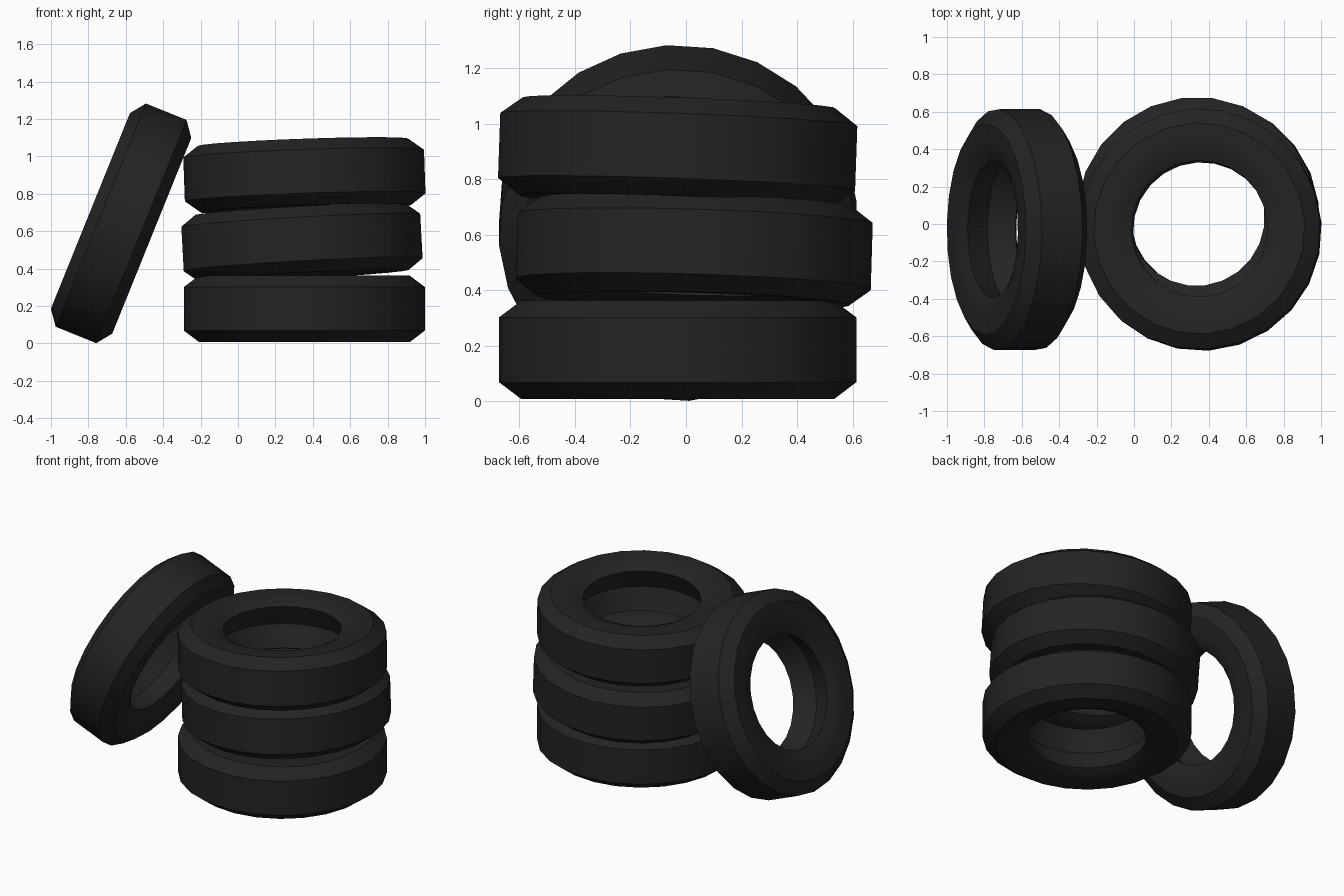
import bpy, math

if "Cube" in bpy.data.objects:
    bpy.data.objects.remove(bpy.data.objects["Cube"])

SIDES = 24
# Half cross-section of the tyre (radius, height above the middle plane)
UPPER = [(0.365, 0.138), (0.42, 0.165), (0.48, 0.176), (0.565, 0.177), (0.645, 0.117)]
GROOVE = (0.425, 0.0)  # middle of the hollow inner wall
PROFILE = [GROOVE] + UPPER + [(r, -z) for r, z in reversed(UPPER)]

rubber = bpy.data.materials.new("black_rubber")
rubber.diffuse_color = (0.017, 0.017, 0.017, 1)
rubber.use_nodes = True
rubber.node_tree.nodes["Principled BSDF"].inputs["Base Color"].default_value = rubber.diffuse_color


def make_tyre(name, location, rotation, spin):
    """Revolve the closed profile round z, then place it."""
    n = len(PROFILE)
    verts, faces = [], []
    for i in range(SIDES):
        a = spin + 2 * math.pi * i / SIDES
        verts += [(r * math.cos(a), r * math.sin(a), z) for r, z in PROFILE]
        k = (i + 1) % SIDES
        for j in range(n):
            m = (j + 1) % n
            faces.append((i * n + j, i * n + m, k * n + m, k * n + j))
    # the profile runs up and outwards, so flip to face outwards
    faces = [f[::-1] for f in faces]
    mesh = bpy.data.meshes.new(name)
    mesh.from_pydata(verts, [], faces)
    mesh.materials.append(rubber)
    obj = bpy.data.objects.new(name, mesh)
    bpy.context.collection.objects.link(obj)
    obj.location, obj.rotation_euler = location, rotation
    bpy.ops.object.select_all(action='DESELECT')
    obj.select_set(True)
    bpy.context.view_layer.objects.active = obj
    # consistent outward normals
    bpy.ops.object.mode_set(mode='EDIT')
    bpy.ops.mesh.select_all(action='SELECT')
    bpy.ops.mesh.normals_make_consistent(inside=False)
    bpy.ops.object.mode_set(mode='OBJECT')
    bpy.ops.object.shade_smooth_by_angle(angle=math.radians(30))
    return obj


# Stack of three slightly crooked tyres
make_tyre("bottom_tyre", (0.355, -0.03, 0.185), (0, 0, 0), math.radians(3.6))
make_tyre("middle_tyre", (0.342, 0.03, 0.54), (-0.03, -0.055, 0), math.radians(7.5))
make_tyre("top_tyre", (0.355, -0.03, 0.898), (-0.035, -0.035, 0), math.radians(3.6))

# Tyre leaning against the stack
make_tyre("leaning_tyre", (-0.625, -0.03, 0.642), (0, math.radians(-68), 0), math.radians(-3.6))
